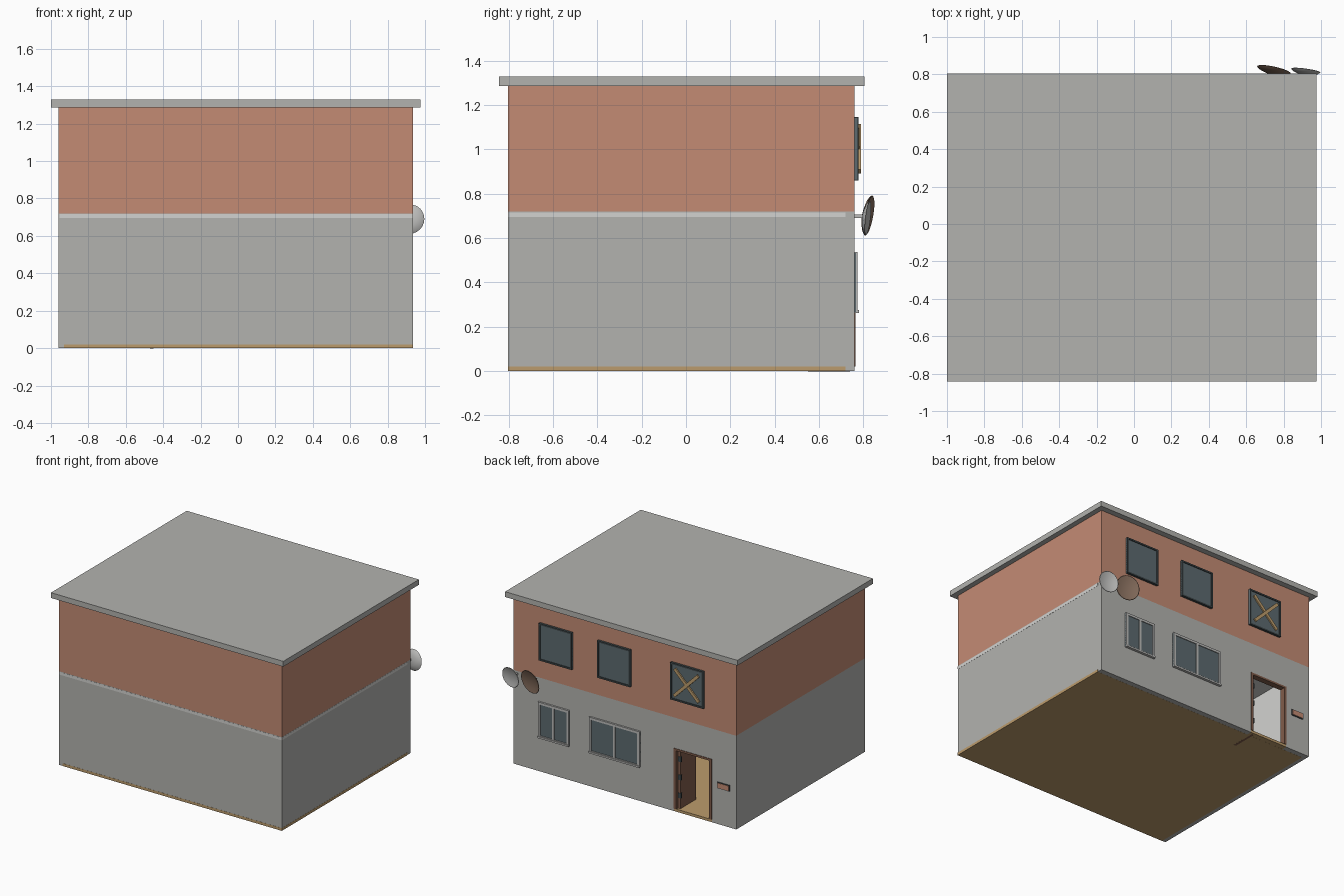
import bpy, bmesh, math
from mathutils import Matrix, Vector

cube = bpy.data.objects.get("Cube")
if cube:
    bpy.data.objects.remove(cube, do_unlink=True)


def material(name, r, g, b):
    m = bpy.data.materials.new(name)
    m.use_nodes = True
    m.diffuse_color = (r, g, b, 1)
    node = next(n for n in m.node_tree.nodes if n.type == 'BSDF_PRINCIPLED')
    node.inputs["Base Color"].default_value = (r, g, b, 1)
    node.inputs["Roughness"].default_value = 0.8
    return m


concrete = material("concrete grey", .45, .45, .43)
brick = material("brick orange", .55, .26, .175)
plaster = material("white plaster", .65, .65, .63)
wood = material("tan wood", .5, .33, .15)
glass = material("slate glass", .11, .145, .16)
dark = material("dark window frame", .05, .065, .07)
trim = material("light trim", .5, .5, .49)
brown = material("door brown", .22, .11, .07)
rust = material("rusty metal", .24, .155, .11)


def finish(name, bm, *mats):
    bmesh.ops.recalc_face_normals(bm, faces=bm.faces)
    me = bpy.data.meshes.new(name)
    bm.to_mesh(me)
    bm.free()
    ob = bpy.data.objects.new(name, me)
    for m in mats:
        me.materials.append(m)
    bpy.context.collection.objects.link(ob)
    return ob


def box(name, x, y, z, mat):
    """Box spanning the given (low, high) ranges."""
    bm = bmesh.new()
    bmesh.ops.create_cube(bm, size=1)
    for v in bm.verts:
        v.co = [r[0] if c < 0 else r[1] for c, r in zip(v.co, (x, y, z))]
    return finish(name, bm, mat)


X0, X1, Y0, Y1 = -.96, .935, -.803, .76    # outer walls
T = .04                                    # wall thickness
FLOOR_Z, STOREY_Z, TOP_Z = .02, .72, 1.29
DOOR = (-.752, -.43)
DOOR_Z = .485

# Lower storey: plan with a door gap, raised; the room side is plastered
plan = [(DOOR[1], Y1), (X1, Y1), (X1, Y0), (X0, Y0), (X0, Y1), (DOOR[0], Y1),
        (DOOR[0], Y1 - T), (X0 + T, Y1 - T), (X0 + T, Y0 + T),
        (X1 - T, Y0 + T), (X1 - T, Y1 - T), (DOOR[1], Y1 - T)]
bm = bmesh.new()
base = bm.faces.new([bm.verts.new((x, y, 0)) for x, y in plan])
up = bmesh.ops.extrude_face_region(bm, geom=[base])["geom"]
bmesh.ops.translate(bm, vec=(0, 0, STOREY_Z),
                    verts=[g for g in up if isinstance(g, bmesh.types.BMVert)])
for f in bm.faces:
    c = f.calc_center_median()
    f.normal_update()
    inside = X0 + .01 < c.x < X1 - .01 and Y0 + .01 < c.y < Y1 - .01
    f.material_index = int(inside and abs(f.normal.z) < .5)
finish("lower_walls", bm, concrete, plaster)
box("door_lintel", DOOR, (Y1 - T, Y1), (DOOR_Z, STOREY_Z), concrete)

# Floor and ceiling slabs show as thin bands on the front and one side
box("floor_slab", (X0 + .03, X1 + .001), (Y0 - .001, Y1 - T), (-.0005, FLOOR_Z), wood)
box("ceiling_slab", (X0 + .005, X1 + .001), (Y0 - .001, Y1 - T), (.695, .716), plaster)
box("door_threshold", DOOR, (Y1 - T, Y1), (0, FLOOR_Z), wood)

# Upper storey and roof
box("upper_walls", (X0, X1), (Y0, Y1), (STOREY_Z, TOP_Z), brick)
box("roof_slab", (-1, .975), (-.843, .805), (1.287, 1.328), concrete)


def window(name, x, z, w, h, rim, depth, frame_mat, panes=1):
    """Framed window on the back wall: rim, mullions and a recessed pane."""
    lo, hi, b, t = x - w / 2, x + w / 2, z - h / 2, z + h / 2
    y = (Y1 - .005, Y1 + depth)
    box(name + "_pane", (lo, hi), (Y1 - .005, Y1 + depth - .006), (b + .004, t - .004), glass)
    box(name + "_rim_bottom", (lo, hi), y, (b, b + rim), frame_mat)
    box(name + "_rim_top", (lo, hi), y, (t - rim, t), frame_mat)
    box(name + "_rim_right", (lo, lo + rim), y, (b + rim, t - rim), frame_mat)
    box(name + "_rim_left", (hi - rim, hi), y, (b + rim, t - rim), frame_mat)
    for i in range(1, panes):
        m = lo + w * i / panes
        box(f"{name}_mullion_{i}", (m - rim / 2, m + rim / 2), y, (b + rim, t - rim), frame_mat)


# Upper windows, the last one boarded up with crossed planks
for i, x in enumerate((.57, .073, -.55)):
    window(f"upper_window_{i + 1}", x, 1.003, .28, .285, .012, .018, dark)
for i, side in enumerate((-1, 1)):
    plank = box(f"crossed_plank_{i + 1}", (-.145, .145), (-.005, .005), (-.012, .012), wood)
    plank.location = (-.55, Y1 + .017 + i * .007, 1.003)
    plank.rotation_euler.y = side * math.radians(45)

# Lower windows with light trim and a projecting sill
for i, (x, w) in enumerate(((.588, .262), (.07, .43))):
    window(f"lower_window_{i + 1}", x, .4, w, .275, .018, .014, trim, 2)
    box(f"lower_window_{i + 1}_sill", (x - w / 2, x + w / 2), (Y1, Y1 + .02), (.262, .275), trim)

# Door frame and the door swung into the room
for name, x in (("right", DOOR[0]), ("left", DOOR[1] - .02)):
    box(f"door_jamb_{name}", (x, x + .02), (Y1 - T, Y1 + .004), (FLOOR_Z, DOOR_Z), brown)
box("door_head", DOOR, (Y1 - T, Y1 + .004), (DOOR_Z - .015, DOOR_Z), brown)
box("open_door", (-.47, -.452), (.55, .74), (-.001, DOOR_Z - .02), brown)
for i in range(3):
    z = .1 + i * .14
    box(f"door_hinge_{i + 1}", (-.476, -.45), (.728, .742), (z, z + .04), dark)

# Name plate beside the door
box("plate_back", (-.905, -.8), (Y1, Y1 + .005), (.277, .325), dark)
box("plate_face", (-.9, -.805), (Y1, Y1 + .009), (.282, .32), brick)


def dish(name, centre, facing, radius, mat):
    """Shallow bowl turned around its axis, tilted to face a direction."""
    bm = bmesh.new()
    profile = [(0, -.022), (.5, -.018), (.85, -.008), (1, .002), (.97, .004), (.6, -.005), (0, -.01)]
    verts = [bm.verts.new((r * radius, 0, z)) for r, z in profile]
    edges = [bm.edges.new(p) for p in zip(verts, verts[1:])]
    bmesh.ops.spin(bm, geom=verts + edges, cent=(0, 0, 0), axis=(0, 0, 1),
                   angle=math.tau, steps=24, use_merge=True)
    bmesh.ops.remove_doubles(bm, verts=bm.verts, dist=.0005)
    turn = Vector(facing).to_track_quat('Z', 'Y').to_matrix().to_4x4()
    bm.transform(Matrix.Translation(centre) @ turn)
    ob = finish(name, bm, mat)
    for p in ob.data.polygons:
        p.use_smooth = True
    bpy.context.view_layer.objects.active = ob
    ob.select_set(True)
    bpy.ops.object.shade_smooth_by_angle(angle=math.radians(35))
    ob.select_set(False)


# Two satellite dishes on short wall arms
dish("grey_dish", (.918, .818, .69), (.14, 1, -.12), .079, trim)
dish("rusty_dish", (.748, .822, .702), (.22, 1, -.18), .092, rust)
for name, x, mat in (("grey", .905, trim), ("rusty", .745, rust)):
    box(f"{name}_dish_arm", (x - .008, x + .008), (Y1, .805), (.69, .706), mat)
